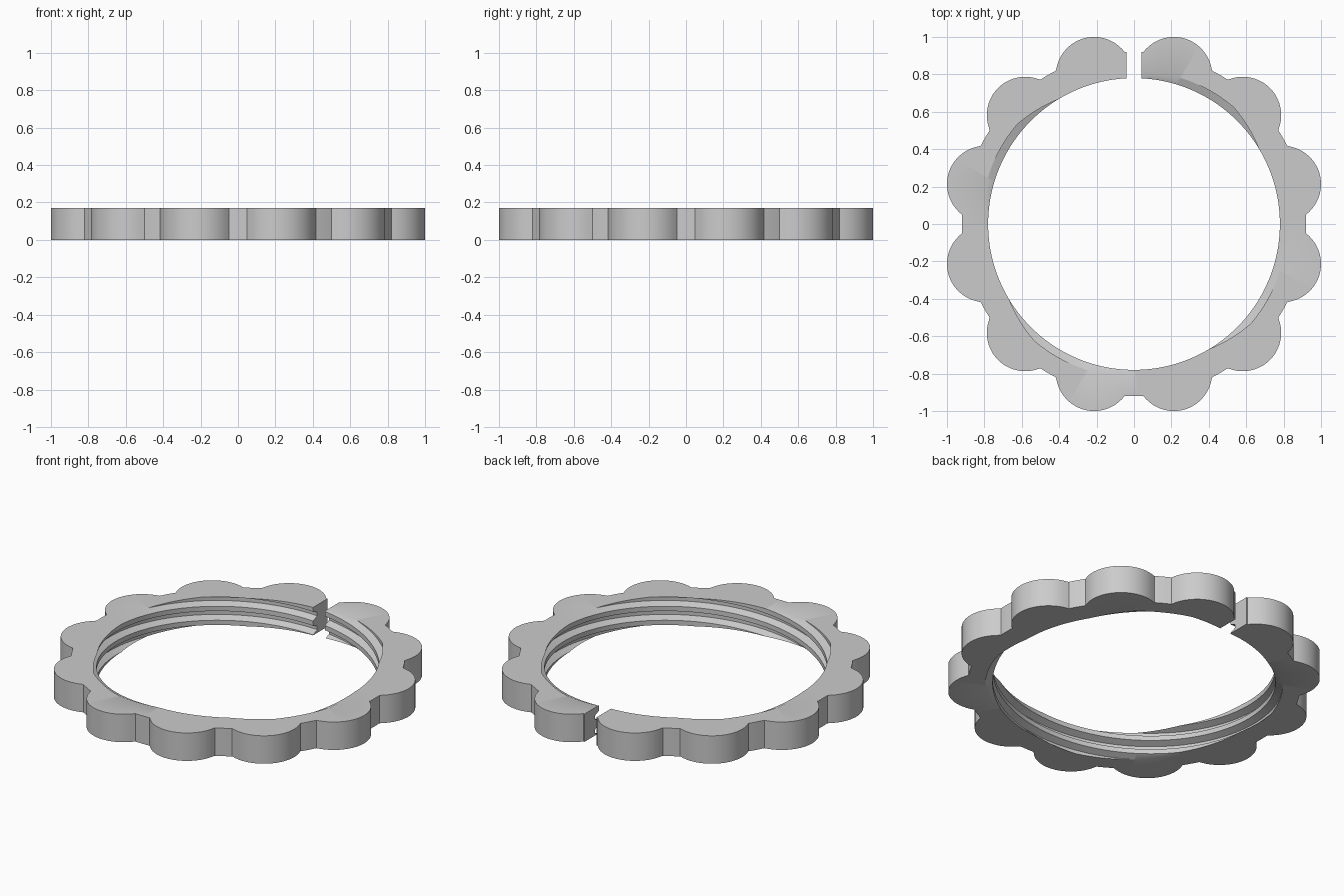
import bpy, bmesh
from math import radians, sin, cos, sqrt

cube = bpy.data.objects.get("Cube")
if cube:
    bpy.data.objects.remove(cube)

HEIGHT = 0.17
BASE = 0.92                     # ring radius between the lobes
LOBE_C, LOBE_R = 0.823, 0.205   # lobe centre distance and radius
CREST, ROOT = 0.78, 0.82        # thread radii
PITCH, STARTS = 0.085, 4
GAP = 0.04                      # half width of the split


def outer_radius(deg):
    """Scalloped rim: twelve round lobes on a plain ring."""
    d = radians(deg % 30 - 15)
    inside = LOBE_R ** 2 - (LOBE_C * sin(d)) ** 2
    lobe = LOBE_C * cos(d) + sqrt(inside) if inside > 0 else 0
    return max(BASE, lobe)


def section(deg):
    """Closed profile at one angle: threaded bore, then plain rim."""
    crest_z = HEIGHT + PITCH * (deg - 106) * STARTS / 360
    points = []
    for k in range(-7, 4):
        for f, r in ((-.17, CREST), (.17, CREST), (.37, ROOT), (.63, ROOT)):
            points.append((r, crest_z + (k + f) * PITCH))
    rim = outer_radius(deg)
    return points + [(rim, 1), (rim, -1)]


def place(r, z, deg, side):
    """End sections lie flat on the parallel walls of the split."""
    if side:
        return (side * GAP, sqrt(r * r - GAP * GAP), z)
    a = radians(deg)
    return (r * cos(a), r * sin(a), z)


# Sweep the profile around the ring, from one side of the split to the other
bm = bmesh.new()
stations = [(92.6, -1)] + [(d, 0) for d in range(93, 448)] + [(447.4, 1)]
rings = [[bm.verts.new(place(r, z, deg, side)) for r, z in section(deg)]
         for deg, side in stations]
n = len(rings[0])
for a, b in zip(rings, rings[1:]):
    for i in range(n):
        j = (i + 1) % n
        bm.faces.new((a[i], a[j], b[j], b[i]))
bm.faces.new(rings[0])
bm.faces.new(rings[-1])

# Trim to height and close the flat top and bottom
for z, direction in ((HEIGHT, 1), (0, -1)):
    cut = bmesh.ops.bisect_plane(
        bm, geom=bm.verts[:] + bm.edges[:] + bm.faces[:], dist=1e-6,
        plane_co=(0, 0, z), plane_no=(0, 0, direction), clear_outer=True)
    edges = [e for e in cut["geom_cut"] if isinstance(e, bmesh.types.BMEdge)]
    bmesh.ops.triangle_fill(bm, edges=edges, use_beauty=True,
                            normal=(0, 0, direction))
bmesh.ops.recalc_face_normals(bm, faces=bm.faces[:])

mesh = bpy.data.meshes.new("split_threaded_ring")
bm.to_mesh(mesh)
bm.free()
ring = bpy.data.objects.new("split_threaded_ring", mesh)
bpy.context.collection.objects.link(ring)

# Plain grey material
grey = bpy.data.materials.new("plain_grey")
grey.use_nodes = True
colour = (0.6, 0.6, 0.6, 1)
grey.diffuse_color = colour
for node in grey.node_tree.nodes:
    if node.type == 'BSDF_PRINCIPLED':
        node.inputs["Base Color"].default_value = colour
mesh.materials.append(grey)

bpy.ops.object.select_all(action='DESELECT')
ring.select_set(True)
bpy.context.view_layer.objects.active = ring
bpy.ops.object.shade_smooth_by_angle(angle=radians(25))
